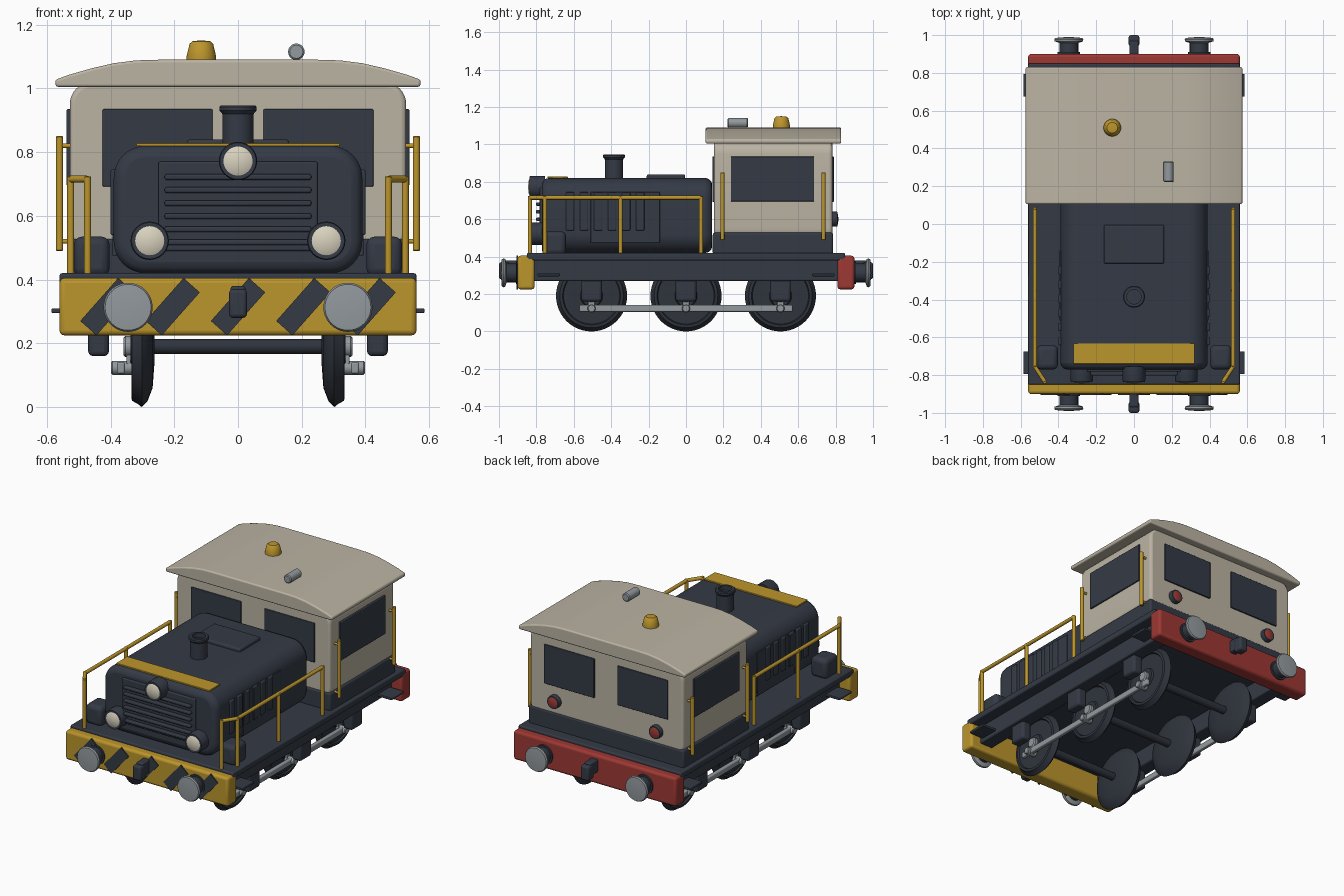
import bpy, bmesh, math
from mathutils import Vector, Matrix

if "Cube" in bpy.data.objects:
    bpy.data.objects.remove(bpy.data.objects["Cube"])


def material(name, rgb):
    m = bpy.data.materials.new(name)
    m.use_nodes = True
    m.diffuse_color = (*rgb, 1)
    m.node_tree.nodes["Principled BSDF"].inputs["Base Color"].default_value = (*rgb, 1)
    return m


NAVY = material("dark navy paint", (0.034, 0.042, 0.060))
IRON = material("dark iron", (0.028, 0.034, 0.046))
CREAM = material("warm cream paint", (0.50, 0.455, 0.37))
YELLOW = material("warning yellow", (0.50, 0.30, 0.025))
RED = material("beam red", (0.34, 0.04, 0.033))
STEEL = material("brushed steel", (0.29, 0.32, 0.34))
LENS = material("lamp glass", (0.70, 0.65, 0.52))


def finish(name, bm, mat, bevel=0.0, segments=3):
    bmesh.ops.recalc_face_normals(bm, faces=bm.faces)
    mesh = bpy.data.meshes.new(name)
    bm.to_mesh(mesh)
    bm.free()
    mesh.materials.append(mat)
    ob = bpy.data.objects.new(name, mesh)
    bpy.context.collection.objects.link(ob)
    if bevel:
        mod = ob.modifiers.new("bevel", "BEVEL")
        mod.width, mod.segments, mod.limit_method = bevel, segments, "ANGLE"
    bpy.ops.object.select_all(action="DESELECT")
    bpy.context.view_layer.objects.active = ob
    ob.select_set(True)
    bpy.ops.object.shade_smooth_by_angle(angle=math.radians(35))
    return ob


def box(name, x, y, z, mat, bevel=0.008, round_axis=None, radius=0.0):
    """Box from (low, high) ranges; edges along round_axis may be rounded first."""
    bm = bmesh.new()
    bmesh.ops.create_cube(bm, size=1)
    for v in bm.verts:
        v.co = [r[0] if c < 0 else r[1] for c, r in zip(v.co, (x, y, z))]
    if round_axis is not None:
        edges = [e for e in bm.edges
                 if abs((e.verts[0].co - e.verts[1].co).normalized()[round_axis]) > 0.9]
        bmesh.ops.bevel(bm, geom=edges, offset=radius, segments=8, profile=0.5, affect="EDGES")
    return finish(name, bm, mat, bevel)


def lathe(name, origin, axis, profile, mat, steps=40):
    """Revolve (radius, distance) points about an axis through origin."""
    bm = bmesh.new()
    verts = [bm.verts.new((r, 0, h)) for r, h in profile]
    edges = [bm.edges.new(p) for p in zip(verts, verts[1:])]
    bmesh.ops.spin(bm, geom=verts + edges, cent=(0, 0, 0), axis=(0, 0, 1),
                   angle=math.tau, steps=steps)
    bmesh.ops.remove_doubles(bm, verts=bm.verts, dist=0.0001)
    turn = Vector((0, 0, 1)).rotation_difference(Vector(axis)).to_matrix().to_4x4()
    bmesh.ops.transform(bm, matrix=Matrix.Translation(origin) @ turn, verts=bm.verts)
    return finish(name, bm, mat)


def rod(name, a, b, radius, mat):
    d = Vector(b) - Vector(a)
    n, c = d.length, radius * 0.2
    return lathe(name, a, d.normalized(), [(0, 0), (radius - c, 0), (radius, c), (radius, n - c),
                                           (radius - c, n), (0, n)], mat, 20)


def span(s, a, b):
    return tuple(sorted((s * a, s * b)))


SIDES = ((1, "left"), (-1, "right"))
ENDS = ((-1, "front"), (1, "rear"))

# Deck, sills and buffer beams
box("deck", (-0.56, 0.56), (-0.85, 0.85), (0.38, 0.42), NAVY)
for s, side in SIDES:
    box(side + "_sill", span(s, 0.40, 0.49), (-0.82, 0.82), (0.27, 0.385), NAVY)
for e, end in ENDS:
    box(end + "_beam", (-0.56, 0.56), span(e, 0.81, 0.9), (0.225, 0.405),
        YELLOW if e < 0 else RED, 0.015)
    box(end + "_hook_shank", (-0.023, 0.023), span(e, 0.89, 0.97), (0.30, 0.38), NAVY)
    box(end + "_hook", (-0.028, 0.028), span(e, 0.94, 1.0), (0.28, 0.37), NAVY, 0.012)
    for s, side in SIDES:
        lathe(f"{end}_{side}_buffer_shank", (s * 0.345, e * 0.89, 0.313), (0, e, 0),
              [(0, 0), (0.06, 0), (0.06, 0.02), (0.05, 0.02), (0.05, 0.075), (0, 0.075)], NAVY)
        lathe(f"{end}_{side}_buffer_head", (s * 0.345, e * 0.955, 0.313), (0, e, 0),
              [(0, 0), (0.04, 0), (0.075, 0.012), (0.077, 0.022), (0.072, 0.03), (0, 0.036)], STEEL)
        box(f"{end}_{side}_step", span(s, 0.44, 0.585), span(e, 0.675, 0.795), (0.295, 0.31),
            NAVY, 0.004)

# Slanted warning stripes on the front beam
for i in range(5):
    bm = bmesh.new()
    bmesh.ops.create_cube(bm, size=1)
    place = (Matrix.Translation(((i - 2) * 0.205, -0.902, 0.315))
             @ Matrix.Rotation(math.radians(-48.5), 4, "Y") @ Matrix.Diagonal((0.18, 0.008, 0.068, 1)))
    bmesh.ops.transform(bm, matrix=place, verts=bm.verts)
    finish(f"warning_stripe_{i + 1}", bm, NAVY)

# Wheels, axles, axle boxes and coupling rods
WHEEL = [(0, 0.262), (0.05, 0.262), (0.13, 0.268), (0.172, 0.284), (0.19, 0.302), (0.18, 0.315),
         (0.17, 0.333), (0.155, 0.335), (0.15, 0.325), (0.06, 0.325), (0.055, 0.337), (0, 0.337)]
for i, y in enumerate((-0.505, 0, 0.505), 1):
    rod(f"axle_{i}", (-0.3, y, 0.19), (0.3, y, 0.19), 0.024, IRON)
    for s, side in SIDES:
        lathe(f"{side}_wheel_{i}", (0, y, 0.19), (s, 0, 0), WHEEL, IRON, 48)
        rod(f"{side}_hub_{i}", (s * 0.32, y, 0.19), (s * 0.36, y, 0.19), 0.033, STEEL)
        box(f"{side}_crank_{i}", span(s, 0.33, 0.35), (y - 0.018, y + 0.018), (0.11, 0.2), STEEL, 0.004)
        rod(f"{side}_crank_pin_{i}", (s * 0.33, y, 0.123), (s * 0.398, y, 0.123), 0.022, STEEL)
        box(f"{side}_axle_box_{i}", span(s, 0.405, 0.47), (y - 0.055, y + 0.055), (0.16, 0.29), NAVY, 0.015)
for s, side in SIDES:
    box(side + "_coupling_rod", span(s, 0.355, 0.38), (-0.57, 0.57), (0.105, 0.141), STEEL, 0.006)

# Engine hood with rounded shoulders
box("hood", (-0.39, 0.39), (-0.77, 0.14), (0.42, 0.82), NAVY, 0.035, 1, 0.1)
box("hood_hatch", (-0.16, 0.16), (-0.21, -0.005), (0.81, 0.84), NAVY, 0.01)
box("hood_stripe", (-0.32, 0.32), (-0.74, -0.632), (0.819, 0.828), YELLOW, 0.002)
lathe("exhaust_stack", (0, -0.385, 0.81), (0, 0, 1),
      [(0, 0), (0.049, 0), (0.049, 0.11), (0.058, 0.12), (0.058, 0.132), (0.053, 0.137),
       (0.038, 0.137), (0.038, 0.11), (0, 0.11)], NAVY)
box("grille_panel", (-0.25, 0.25), (-0.782, -0.76), (0.49, 0.77), NAVY, 0.006)
for i in range(6):
    z = 0.517 + i * 0.041
    box(f"grille_slat_{i + 1}", (-0.23, 0.23), (-0.802, -0.775), (z - 0.009, z + 0.009), NAVY, 0.006)
for s, side in SIDES:
    box(side + "_hood_door", span(s, 0.38, 0.394), (-0.51, -0.14), (0.475, 0.745), NAVY, 0.003)
    for i in range(6):
        y = -0.62 + i * 0.075
        box(f"{side}_louver_{i + 1}", span(s, 0.38, 0.4), (y - 0.022, y + 0.022), (0.54, 0.745), NAVY, 0.005)
    box(side + "_tool_box", span(s, 0.403, 0.515), (-0.77, -0.642), (0.41, 0.535), NAVY, 0.025)


def lamp(name, x, y, z, e, radius, depth, glass):
    r, d = radius, depth
    lathe(name + "_housing", (x, y, z), (0, e, 0),
          [(0, 0), (r, 0), (r, d * 0.8), (r * 0.95, d * 0.9), (r * 0.86, d * 0.9), (0, d * 0.8)], NAVY)
    lathe(name + "_glass", (x, y, z), (0, e, 0),
          [(0, d * 0.5), (r * 0.86, d * 0.5), (r * 0.86, d * 0.85), (r * 0.6, d * 0.95), (0, d)], glass)


lamp("top_headlamp", 0, -0.755, 0.772, -1, 0.06, 0.09, LENS)
for s, side in SIDES:
    lamp(side + "_headlamp", s * 0.277, -0.755, 0.522, -1, 0.06, 0.09, LENS)
    lamp(side + "_tail_lamp", s * 0.35, 0.775, 0.6, 1, 0.04, 0.04, RED)

# Cab, windows and arched roof
box("cab_base", (-0.535, 0.535), (0.143, 0.787), (0.41, 0.528), NAVY, 0.012)
box("cab", (-0.528, 0.528), (0.15, 0.782), (0.48, 1.02), CREAM, 0.015, 1, 0.07)
for s, side in SIDES:
    box(side + "_side_window", span(s, 0.52, 0.538), (0.24, 0.685), (0.695, 0.935), NAVY, 0.004)
    for y, end in ((0.15, "front"), (0.782, "rear")):
        box(f"{end}_{side}_window", span(s, 0.08, 0.425), (y - 0.009, y + 0.009),
            (0.692, 0.935), NAVY, 0.004)
    for y, end in ((0.195, "front"), (0.735, "rear")):
        rod(f"{end}_{side}_grab_rail", (s * 0.56, y, 0.49), (s * 0.56, y, 0.85), 0.011, YELLOW)
        for z in (0.52, 0.82):
            rod(f"{end}_{side}_grab_bracket", (s * 0.52, y, z), (s * 0.56, y, z), 0.007, YELLOW)

half = [(0.572, 1.005), (0.574, 1.027), (0.53, 1.043), (0.46, 1.063), (0.39, 1.079), (0.32, 1.088), (0.25, 1.09)]
outline = half + [(-x, z) for x, z in reversed(half)]
bm = bmesh.new()
face = bm.faces.new([bm.verts.new((x, 0.105, z)) for x, z in outline])
grown = bmesh.ops.extrude_face_region(bm, geom=[face])
bmesh.ops.translate(bm, vec=(0, 0.725, 0), verts=[g for g in grown["geom"] if isinstance(g, bmesh.types.BMVert)])
finish("cab_roof", bm, CREAM, 0.008)

lathe("beacon", (-0.115, 0.51, 1.08), (0, 0, 1),
      [(0, 0), (0.046, 0), (0.046, 0.022), (0.037, 0.06), (0.028, 0.068), (0, 0.071)], YELLOW)
rod("horn", (0.183, 0.222, 1.115), (0.183, 0.332, 1.115), 0.026, STEEL)

# Walkway handrails
for s, side in SIDES:
    path = [(s * 0.525, 0.08, 0.715), (s * 0.525, -0.755, 0.715), (s * 0.472, -0.835, 0.715)]
    for i, (a, b) in enumerate(zip(path, path[1:]), 1):
        rod(f"{side}_handrail_{i}", a, b, 0.011, YELLOW)
    for i, (x, y, z) in enumerate(path + [(s * 0.525, -0.35, 0.715)], 1):
        rod(f"{side}_rail_post_{i}", (x, y, 0.41), (x, y, z + 0.009), 0.011, YELLOW)
